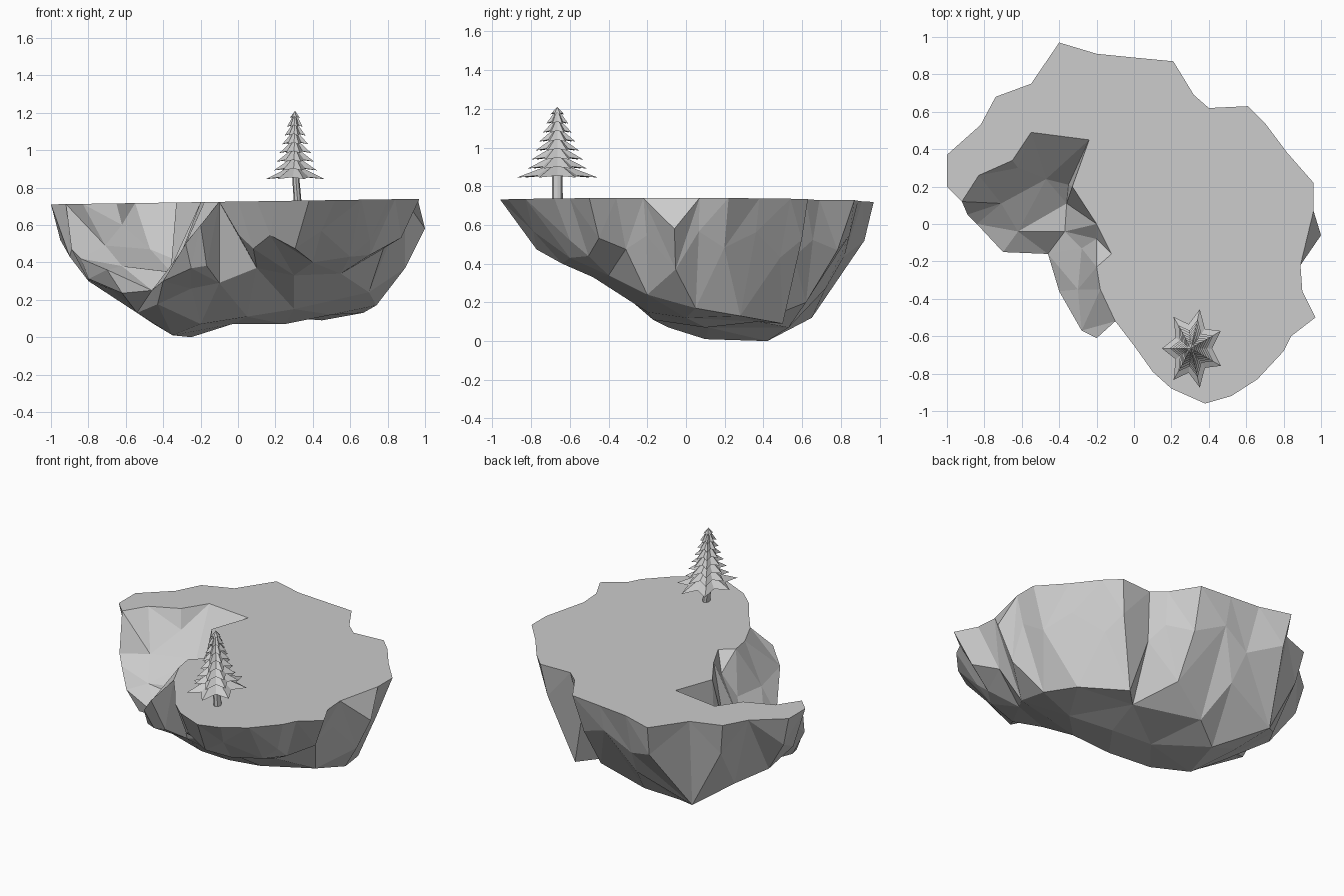
import bpy
import bmesh
import random
from math import cos, sin, pi
from mathutils import Vector
from mathutils.geometry import delaunay_2d_cdt

random.seed(4)
default_cube = bpy.data.objects.get("Cube")
if default_cube:
    bpy.data.objects.remove(default_cube, do_unlink=True)

# One plain grey stone colour
grey = bpy.data.materials.new("plain_grey")
grey.use_nodes = True
colour = (0.6, 0.6, 0.6, 1)
grey.diffuse_color = colour
for node in grey.node_tree.nodes:
    if node.type == 'BSDF_PRINCIPLED':
        node.inputs["Base Color"].default_value = colour


def finish(bm, name):
    """Turn a bmesh into a flat-shaded grey object."""
    bmesh.ops.recalc_face_normals(bm, faces=bm.faces[:])
    mesh = bpy.data.meshes.new(name)
    bm.to_mesh(mesh)
    bm.free()
    mesh.materials.append(grey)
    part = bpy.data.objects.new(name, mesh)
    bpy.context.scene.collection.objects.link(part)
    return part


def point(values):
    """Hundredths to units; a point without a height lies on the tilted top plane."""
    x, y = values[0] / 100, values[1] / 100
    z = values[2] / 100 if len(values) > 2 else 0.725 + 0.015 * x
    return Vector((x, y, z))


def points(rows):
    return [point(row) for row in rows]


# Island outline, anticlockwise from the front; low points form the cove lip
outline = points([
    (0, -65), (10, -79), (20, -88), (38, -96), (52, -92), (66, -83),
    (80, -68), (84, -60), (97, -50), (90, -36), (89, -22), (100, -6, 58),
    (96, 7), (96, 22), (82, 38), (70, 54), (61, 63), (40, 62), (32, 69),
    (21, 87), (0, 89), (-20, 91), (-40, 97), (-55, 75), (-74, 68),
    (-82, 53), (-100, 37), (-100, 20), (-92, 12), (-89, 5, 47),
    (-84, 0, 42), (-70, -15, 36), (-46, -16, 25), (-40, -36, 30),
    (-28, -57, 50), (-20, -61, 60), (-10, -52)])

# Edges where the flat top breaks off: round the cove and above a side ledge
cove_edge = points([
    (-92, 12), (-83, 26), (-65, 34), (-55, 49), (-24, 45), (-33, 20),
    (-20, 0), (-12, -16), (-20, -23), (-18, -35), (-10, -52)])
ledge_edge = points([(96, 7), (89, -22)])

# Rocky floor of the cove
cove_floor = points([
    (-71, 11, 49), (-62, 30, 60), (-47, 24, 47), (-35, 21, 42), (-36, 11, 35),
    (-62, -4, 38), (-37, -4, 35), (-28, -13, 47), (-20, -8, 62), (-30, -35, 46)])

# Facet corners of the underside
underside = points([
    (40, -64, 40), (60, -60, 43), (30, -48, 33), (55, -40, 34), (10, -45, 37),
    (70, -20, 24), (74, 5, 17), (50, 0, 12), (30, -20, 15), (5, -17, 11),
    (-10, -38, 29), (-25, -30, 26), (-20, -9, 7), (-35, 10, 1), (-3, 12, 7),
    (25, 10, 7), (67, 28, 13), (45, 50, 9), (32, 37, 10), (18, 62, 20),
    (-7, 53, 7), (-25, 42, 0), (-15, 72, 27), (-45, 40, 7), (-50, 65, 12),
    (-54, 15, 13), (-67, 12, 25), (-80, 29, 30), (-68, 47, 24)])

# Rough ring just below the rim, shallower towards the front
shoulder = []
for i, p in enumerate(outline):
    inset = 0.05 + 0.05 * (i % 2) + 0.1 * max(0, -p.y)
    drop = 0.26 + 0.12 * (i % 2) + random.uniform(-0.04, 0.04)
    q = Vector((p.x * (1 - inset), p.y * (1 - inset), p.z * (1 - drop)))
    if min((q.xy - u.xy).length for u in underside) > 0.1:
        shoulder.append(q)


def add_surface(bm, known, inner, creases):
    """Triangulate the outline with inner points, keeping the crease lines."""
    every = list(outline)
    places = {tuple(p): i for i, p in enumerate(every)}

    def index(p):
        key = tuple(p)
        if key not in places:
            places[key] = len(every)
            every.append(p)
        return places[key]

    for p in inner:
        index(p)
    edges = [(index(a), index(b)) for line in creases for a, b in zip(line, line[1:])]
    flat, _, faces, origin, _, _ = delaunay_2d_cdt(
        [p.to_2d() for p in every], edges, [list(range(len(outline)))], 1, 1e-5)
    verts = []
    for xy, source in zip(flat, origin):
        p = every[source[0]] if source else Vector((xy.x, xy.y, 0.725 + 0.015 * xy.x))
        key = tuple(p)
        if key not in known:
            known[key] = bm.verts.new(p)
        verts.append(known[key])
    for face in faces:
        corners = [verts[i] for i in face]
        if len(set(corners)) > 2 and not bm.faces.get(corners):
            bm.faces.new(corners)


# Island: flat top with cove, welded to the faceted underside
island = bmesh.new()
shared = {}
add_surface(island, shared, cove_floor, [cove_edge, ledge_edge])
add_surface(island, shared, underside + shoulder, [])
finish(island, "floating_island")


# Tree
def ring(bm, centre, rx, ry, z, count, notch=1.0, lift=0.0):
    """Closed ring of vertices; odd ones are pulled in and lifted for a star."""
    made = []
    for i in range(count):
        angle = pi + 2 * pi * i / count
        k, up = (notch, lift) if i % 2 else (1, 0)
        made.append(bm.verts.new((centre[0] + rx * k * cos(angle),
                                  centre[1] + ry * k * sin(angle), z + up)))
    return made


def fan(bm, loop, tip):
    v = bm.verts.new(tip)
    for i in range(len(loop)):
        bm.faces.new((loop[i], loop[(i + 1) % len(loop)], v))


tree_x, tree_y = 0.305, -0.665

# Trunk, leaning slightly
trunk = bmesh.new()
foot = ring(trunk, (tree_x + 0.015, tree_y), 0.021, 0.029, 0.71, 8)
neck = ring(trunk, (tree_x, tree_y), 0.018, 0.026, 0.9, 8)
for i in range(len(foot)):
    j = (i + 1) % len(foot)
    trunk.faces.new((foot[i], foot[j], neck[j], neck[i]))
trunk.faces.new(foot)
trunk.faces.new(neck)
finish(trunk, "tree_trunk")

# Stacked seven-pointed skirts of branches
branches = bmesh.new()
radii = [0.215, 0.158, 0.138, 0.116, 0.096, 0.077, 0.058, 0.038]
for tier, r in enumerate(radii):
    z = 0.845 + 0.0465 * tier
    centre = (tree_x + 0.01 * (1 - tier / 7), tree_y)
    skirt = ring(branches, centre, r * 0.77, r, z, 14, 0.62, 0.01)
    fan(branches, skirt, (tree_x, tree_y, min(z + 0.08, 1.21)))
    fan(branches, skirt, (tree_x, tree_y, z + 0.014))
finish(branches, "tree_branches")
